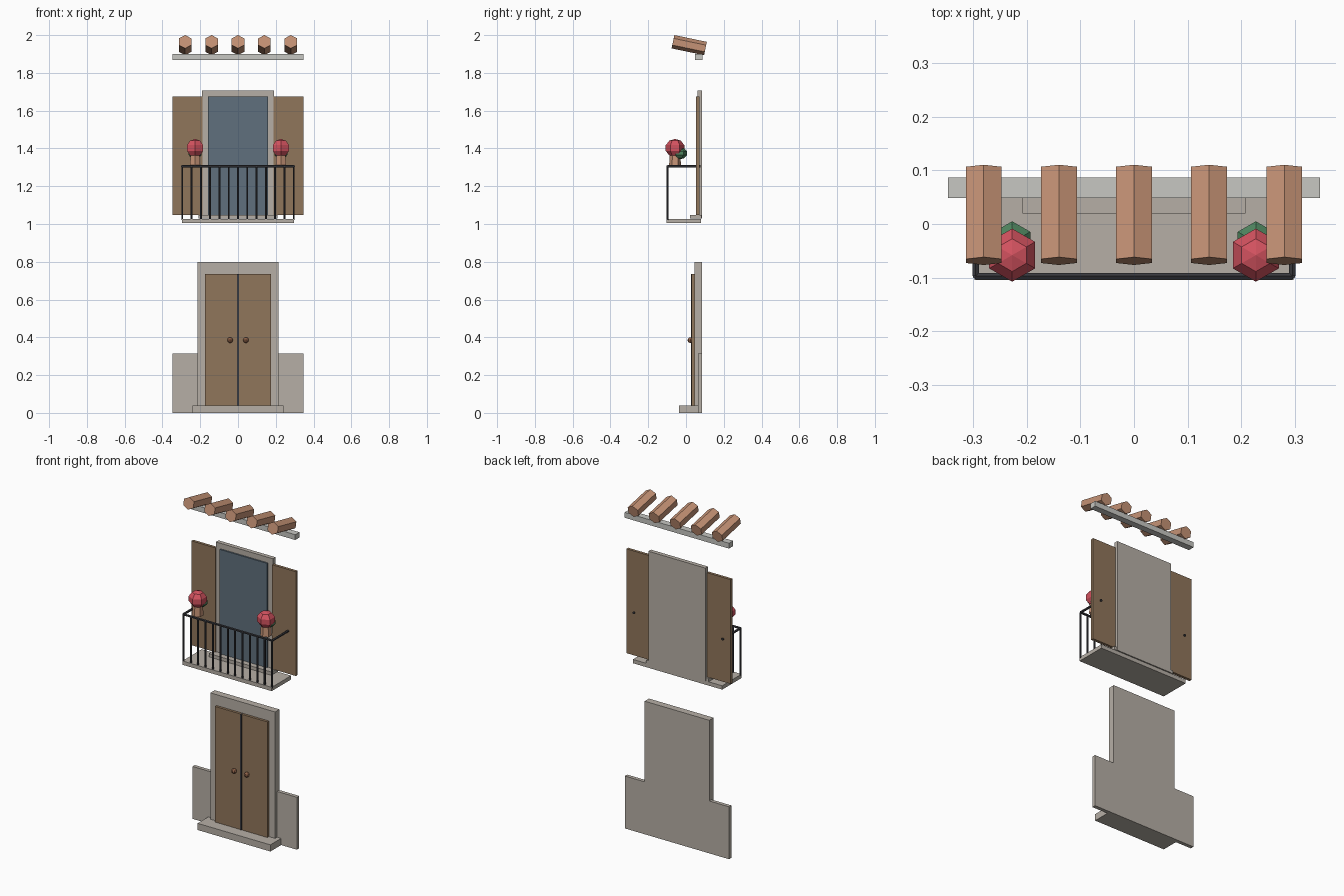
import bpy, bmesh, math
from mathutils import Matrix, Vector

old = bpy.data.objects.get("Cube")
if old:
    bpy.data.objects.remove(old, do_unlink=True)


def material(name, r, g, b):
    m = bpy.data.materials.new(name)
    m.use_nodes = True
    m.diffuse_color = (r, g, b, 1)
    m.node_tree.nodes["Principled BSDF"].inputs["Base Color"].default_value = (r, g, b, 1)
    return m


STONE = material("warm_stone", 0.47, 0.43, 0.38)
PALE = material("pale_stone", 0.57, 0.57, 0.54)
WOOD = material("wood", 0.28, 0.18, 0.105)
GLASS = material("blue_glass", 0.115, 0.16, 0.205)
IRON = material("dark_iron", 0.04, 0.04, 0.047)
CLAY = material("terracotta", 0.56, 0.29, 0.18)
COPPER = material("copper", 0.27, 0.12, 0.065)
RED = material("red_petals", 0.65, 0.085, 0.115)
GREEN = material("green_leaves", 0.08, 0.24, 0.115)


def finish(name, bm, mat):
    mesh = bpy.data.meshes.new(name)
    bmesh.ops.recalc_face_normals(bm, faces=bm.faces)
    bm.to_mesh(mesh)
    bm.free()
    mesh.materials.append(mat)
    obj = bpy.data.objects.new(name, mesh)
    bpy.context.collection.objects.link(obj)
    return obj


def box(name, x, y, z, mat):
    """Box from (min, max) ranges on each axis."""
    bm = bmesh.new()
    size = [b - a for a, b in (x, y, z)]
    mid = [(a + b) / 2 for a, b in (x, y, z)]
    bmesh.ops.create_cube(bm, size=1, matrix=Matrix.Translation(mid) @ Matrix.Diagonal((*size, 1)))
    return finish(name, bm, mat)


def rod(name, start, end, radius, mat, sides=6, tip=None, widen=1.0):
    """Straight prism or taper between two points."""
    a, b = Vector(start), Vector(end)
    axis = b - a
    turn = axis.to_track_quat("Z", "Y").to_matrix().to_4x4()
    bm = bmesh.new()
    bmesh.ops.create_cone(bm, cap_ends=True, segments=sides, radius1=radius,
                          radius2=radius if tip is None else tip, depth=axis.length)
    # Put one corner of the section on the local Y axis
    corner = max(bm.verts, key=lambda v: v.co.y).co
    spin = math.pi / 2 - math.atan2(corner.y, corner.x)
    bm.transform(Matrix.Translation((a + b) / 2) @ Matrix.Diagonal((widen, 1, 1, 1))
                 @ turn @ Matrix.Rotation(spin, 4, "Z"))
    return finish(name, bm, mat)


def ball(name, centre, radius, mat, sides=6, rings=5, squash=1.0):
    """Low-poly sphere with a corner facing the front."""
    bm = bmesh.new()
    bmesh.ops.create_uvsphere(bm, u_segments=sides, v_segments=rings, radius=radius)
    corner = max(bm.verts, key=lambda v: v.co.xy.length + v.co.y * 0.01).co
    spin = math.pi / 2 - math.atan2(corner.y, corner.x)
    bm.transform(Matrix.Translation(centre) @ Matrix.Diagonal((1, 1, squash, 1))
                 @ Matrix.Rotation(spin, 4, "Z"))
    return finish(name, bm, mat)


BACK = 0.086
SIDES = (("left", 1), ("right", -1))


def mirrored(s, inner, outer):
    return tuple(sorted((s * inner, s * outer)))


# Ground floor: plinth, door surround, step and double door
box("door_surround", (-0.215, 0.215), (0.045, BACK), (0, 0.80), STONE)
box("door_step", (-0.242, 0.242), (-0.038, BACK - 0.002), (0, 0.04), STONE)
box("door_seam", (-0.005, 0.005), (0.027, 0.045), (0.04, 0.735), IRON)
for side, s in SIDES:
    box(side + "_plinth", mirrored(s, 0.215, 0.347), (0.064, BACK), (0, 0.315), STONE)
    box(side + "_door_leaf", mirrored(s, 0.003, 0.174), (0.03, 0.046), (0.04, 0.735), WOOD)
    ball(side + "_door_knob", (s * 0.042, 0.023, 0.385), 0.015, COPPER, sides=8, rings=6)

# Upper window with shutters
box("window_surround", (-0.19, 0.19), (0.061, BACK), (1.028, 1.708), STONE)
box("window_glass", (-0.158, 0.158), (0.052, 0.062), (1.04, 1.675), GLASS)
box("window_sill", (-0.208, 0.208), (0.02, BACK - 0.004), (1.028, 1.048), STONE)
for side, s in SIDES:
    box(side + "_shutter", mirrored(s, 0.189, 0.347), (0.054, 0.071), (1.048, 1.675), WOOD)

# Balcony floor and railing
RAIL_X, RAIL_Y, RAIL_Z = 0.295, -0.097, 1.305
box("balcony_floor", (-0.297, 0.297), (-0.104, 0.08), (1.004, 1.027), STONE)
rod("front_rail", (-RAIL_X, RAIL_Y, RAIL_Z), (RAIL_X, RAIL_Y, RAIL_Z), 0.007, IRON)
for side, s in SIDES:
    rod(side + "_rail", (s * RAIL_X, RAIL_Y, RAIL_Z), (s * RAIL_X, 0.078, RAIL_Z), 0.007, IRON)
BARS = 13
for i in range(BARS):
    x = -RAIL_X + 2 * RAIL_X * i / (BARS - 1)
    rod(f"railing_bar_{i + 1}", (x, RAIL_Y, 1.02), (x, RAIL_Y, RAIL_Z), 0.0055, IRON)

# Flower pots
for side, s in SIDES:
    x = s * 0.227
    rod(side + "_pot", (x, -0.058, 1.305), (x, -0.058, 1.375), 0.032, CLAY, tip=0.027)
    ball(side + "_blossom", (x, -0.058, 1.402), 0.052, RED, squash=0.93)
    ball(side + "_leaves", (x, -0.034, 1.375), 0.041, GREEN, squash=0.8)

# Cornice and sloping roof tiles
box("cornice", (-0.347, 0.347), (0.048, BACK + 0.001), (1.868, 1.90), PALE)
for i in range(5):
    x = (i - 2) * 0.14
    rod(f"roof_tile_{i + 1}", (0, 0.103, 1.929), (0, -0.069, 1.965), 0.036, CLAY,
        widen=1.07).location.x = x
